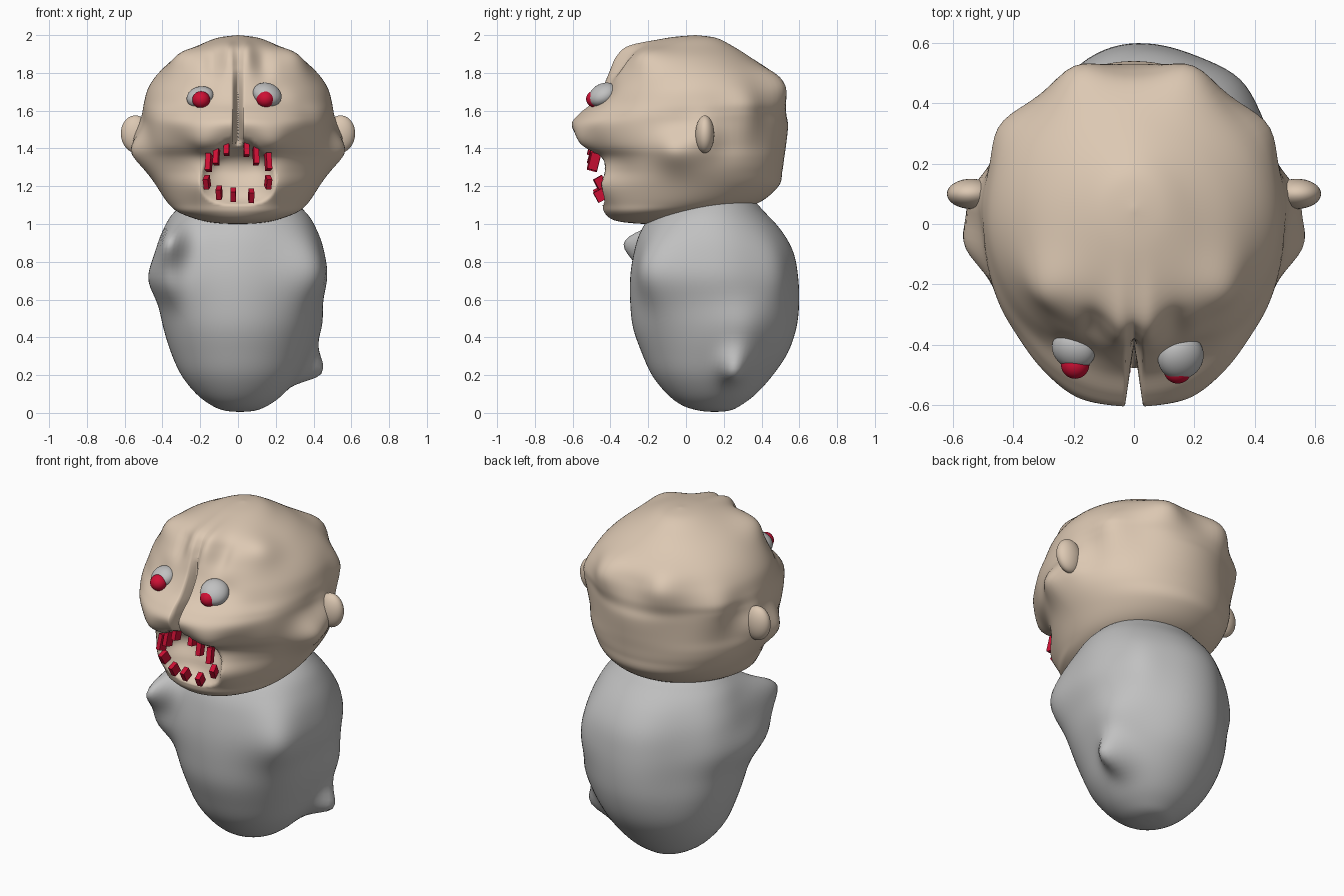
import bpy, bmesh, math
from mathutils import Vector, Euler

if "Cube" in bpy.data.objects:
    bpy.data.objects.remove(bpy.data.objects["Cube"])


def material(name, rgb):
    m = bpy.data.materials.new(name)
    m.diffuse_color = (*rgb, 1)
    m.use_nodes = True
    m.node_tree.nodes["Principled BSDF"].inputs["Base Color"].default_value = m.diffuse_color
    return m


TAN = material("clay tan", (0.72, 0.58, 0.45))
GRAY = material("plain gray", (0.53, 0.53, 0.53))
RED = material("crimson", (0.62, 0.005, 0.035))


def finish(bm, name, mat, smooth=True):
    bmesh.ops.recalc_face_normals(bm, faces=bm.faces)
    me = bpy.data.meshes.new(name)
    bm.to_mesh(me)
    bm.free()
    me.materials.append(mat)
    for p in me.polygons:
        p.use_smooth = smooth
    ob = bpy.data.objects.new(name, me)
    bpy.context.collection.objects.link(ob)
    return ob


def spline(rows, steps):
    """Catmull-Rom through the profile rows."""
    rows = [Vector(r) for r in rows]
    out = []
    for i in range(len(rows) - 1):
        p1, p2 = rows[i], rows[i + 1]
        p0 = rows[max(i - 1, 0)]
        p3 = rows[min(i + 2, len(rows) - 1)]
        for k in range(steps):
            t = k / steps
            out.append(0.5 * (2 * p1 + (p2 - p0) * t + (2 * p0 - 5 * p1 + 4 * p2 - p3) * t * t
                              + (3 * p1 - p0 - 3 * p2 + p3) * t ** 3))
    return out + [rows[-1]]


def loft(name, mat, rows, steps, segs, warp, shape, x0=0):
    """Rows of (z, half width, front y, back y) skinned into a closed form."""
    bm = bmesh.new()
    rings = []
    prof = spline(rows, steps)
    for z, w, f, b in prof[1:-1]:
        w = max(w, 0.01)
        ring = []
        for k in range(segs):
            a = 2 * math.pi * k / segs
            a -= warp * math.sin(a)
            co = Vector((x0 + w * math.sin(a), (f + b) / 2 - (b - f) / 2 * math.cos(a), z))
            ring.append(bm.verts.new(shape(co)))
        rings.append(ring)
    for r, s in zip(rings, rings[1:]):
        for k in range(segs):
            j = (k + 1) % segs
            bm.faces.new((r[k], r[j], s[j], s[k]))
    for ring, row in ((rings[0], prof[0]), (rings[-1], prof[-1])):
        tip = bm.verts.new((x0, row[2], row[0]))
        for k in range(segs):
            bm.faces.new((ring[k], ring[(k + 1) % segs], tip))
    return finish(bm, name, mat)


def bump(co, bumps):
    """Soft pushes: (centre), (radii), (shift)."""
    total = Vector((0, 0, 0))
    for c, r, d in bumps:
        q = sum(((co[i] - c[i]) / r[i]) ** 2 for i in range(3))
        total += Vector(d) * math.exp(-q)
    return co + total


# Head
head_rows = [(1.0, 0, -.15, -.15), (1.003, .10, -.27, -.02), (1.02, .20, -.38, .05),
             (1.06, .31, -.43, .20), (1.11, .37, -.44, .38), (1.20, .43, -.45, .49),
             (1.28, .475, -.43, .51), (1.35, .495, -.455, .52), (1.42, .495, -.54, .53),
             (1.52, .49, -.605, .54), (1.58, .495, -.57, .53), (1.64, .495, -.50, .525),
             (1.72, .475, -.445, .50), (1.80, .42, -.405, .455), (1.88, .33, -.36, .345),
             (1.94, .22, -.29, .25), (1.985, .11, -.10, .16), (2.0, 0, .05, .05)]
half = [((.50, -.05, 1.39), (.13, .11, .10), (.07, -.01, 0)),     # cheek lobes
        ((.50, .10, 1.47), (.10, .09, .11), (.06, 0, 0)),         # ear roots
        ((.27, -.18, 1.85), (.10, .10, .09), (.02, -.03, .025)),  # brow knobs
        ((.18, .45, 1.71), (.11, .11, .11), (.01, .055, .02)),    # rear crown knobs
        ((.43, .32, 1.58), (.12, .12, .14), (.045, .025, .01)),   # rear side knobs
        ((.33, -.32, 1.54), (.08, .10, .09), (-.01, .02, 0)),     # face hollows
        ((.20, -.42, 1.22), (.12, .14, .12), (0, -.055, 0)),      # square jaw
        ((.17, -.50, 1.47), (.09, .12, .07), (.01, -.025, -.03)),  # snout lobes
        ((.18, -.40, 1.68), (.09, .08, .06), (0, .02, 0)),        # eye sockets
        ((.13, -.33, 1.85), (.05, .12, .10), (0, .03, -.01)),     # forehead furrows
        ((.05, -.30, 1.88), (.035, .14, .10), (0, -.015, .01))]   # centre ridges
head_bumps = half + [((-c[0], c[1], c[2]), r, (-d[0], d[1], d[2])) for c, r, d in half]


def head_shape(co):
    x, y, z = co
    co = bump(co, head_bumps)
    # open mouth, arched at the top
    q = (x / .20) ** 2 + ((z - 1.28 + 1.5 * x * x) / .18) ** 2
    if y < 0 and q < 1:
        co.y += 0.10 * (1 - q * q)
    # split snout and forehead groove
    v = max(0, 1 - abs(x) / 0.03)
    if y < 0 and z > 1.42:
        co.y += v * max(0, -0.40 - co.y)
        co.y += v * 0.02 * max(0, min(1, (z - 1.6) / .1, (1.95 - z) / .1))
    return co


loft("head", TAN, head_rows, 6, 160, 0.7, head_shape)

# Body
body_rows = [(0.005, 0, .15, .15), (.012, .08, .07, .23), (.04, .15, -.02, .29),
             (.10, .23, -.10, .37), (.20, .31, -.18, .46), (.32, .365, -.235, .54),
             (.45, .405, -.28, .585), (.58, .43, -.295, .60), (.72, .46, -.295, .595),
             (.85, .445, -.275, .57), (.96, .41, -.24, .51), (1.06, .35, -.17, .42),
             (1.14, .24, -.05, .33), (1.2, 0, .14, .14)]
body_bumps = [((.34, .26, .25), (.14, .08, .09), (.11, 0, -.04)),     # right side flap
              ((.40, .30, .45), (.14, .16, .16), (.04, .015, 0)),
              ((-.44, .02, .70), (.12, .18, .12), (-.035, -.01, 0)),  # left corner
              ((-.35, -.08, .88), (.12, .12, .12), (-.02, -.23, .02)),  # front left fold
              ((-.36, -.08, .68), (.12, .14, .12), (0, -.10, 0)),
              ((.36, -.13, .76), (.16, .16, .20), (.055, -.07, 0)),   # front right shoulder
              ((-.30, .50, .75), (.18, .18, .35), (.02, -.04, 0)),    # flatter rear left
              ((.36, .50, .75), (.12, .12, .25), (.02, .015, 0))]
loft("body", GRAY, body_rows, 5, 96, 0, lambda co: bump(co, body_bumps), 0.01)


def ellipsoid(name, mat, loc, radii, rot=(0, 0, 0)):
    bm = bmesh.new()
    bmesh.ops.create_uvsphere(bm, u_segments=32, v_segments=20, radius=1)
    e = Euler(rot).to_matrix()
    for v in bm.verts:
        v.co = e @ Vector([v.co[i] * radii[i] for i in range(3)]) + Vector(loc)
    return finish(bm, name, mat)


# Ears
for s, side in ((-1, "left"), (1, "right")):
    ellipsoid(side + "_ear", TAN, (s * .54, .10, 1.475), (.08, .05, .10), (0, s * .1, 0))

# Eyes and pupils
ellipsoid("left_eye", GRAY, (-.20, -.415, 1.672), (.074, .068, .052), (.55, -.15, -.35))
ellipsoid("right_eye", GRAY, (.155, -.440, 1.685), (.078, .080, .055), (.55, .2, .3))
ellipsoid("left_pupil", RED, (-.195, -.466, 1.658), (.047, .047, .045))
ellipsoid("right_pupil", RED, (.145, -.482, 1.662), (.047, .047, .045))


# Teeth
def tooth(name, x, y, z, height, tilt):
    bm = bmesh.new()
    bmesh.ops.create_cube(bm, size=1)
    e = Euler((tilt, 0, x * 1.5)).to_matrix()
    for v in bm.verts:
        v.co = e @ Vector((v.co.x * .028, v.co.y * .05, v.co.z * height)) + Vector((x, y, z))
    finish(bm, name, RED, False)


for i, (x, z) in enumerate([(-.155, 1.325), (-.115, 1.36), (-.06, 1.41),
                            (.045, 1.405), (.095, 1.36), (.16, 1.33)]):
    tooth("upper_tooth_%d" % i, x, -.488, z, .09, -.25)
for i, (x, z) in enumerate([(-.165, 1.22), (-.10, 1.165), (-.025, 1.155),
                            (.07, 1.15), (.16, 1.22)]):
    tooth("lower_tooth_%d" % i, x, -.455, z, .06, .5)
